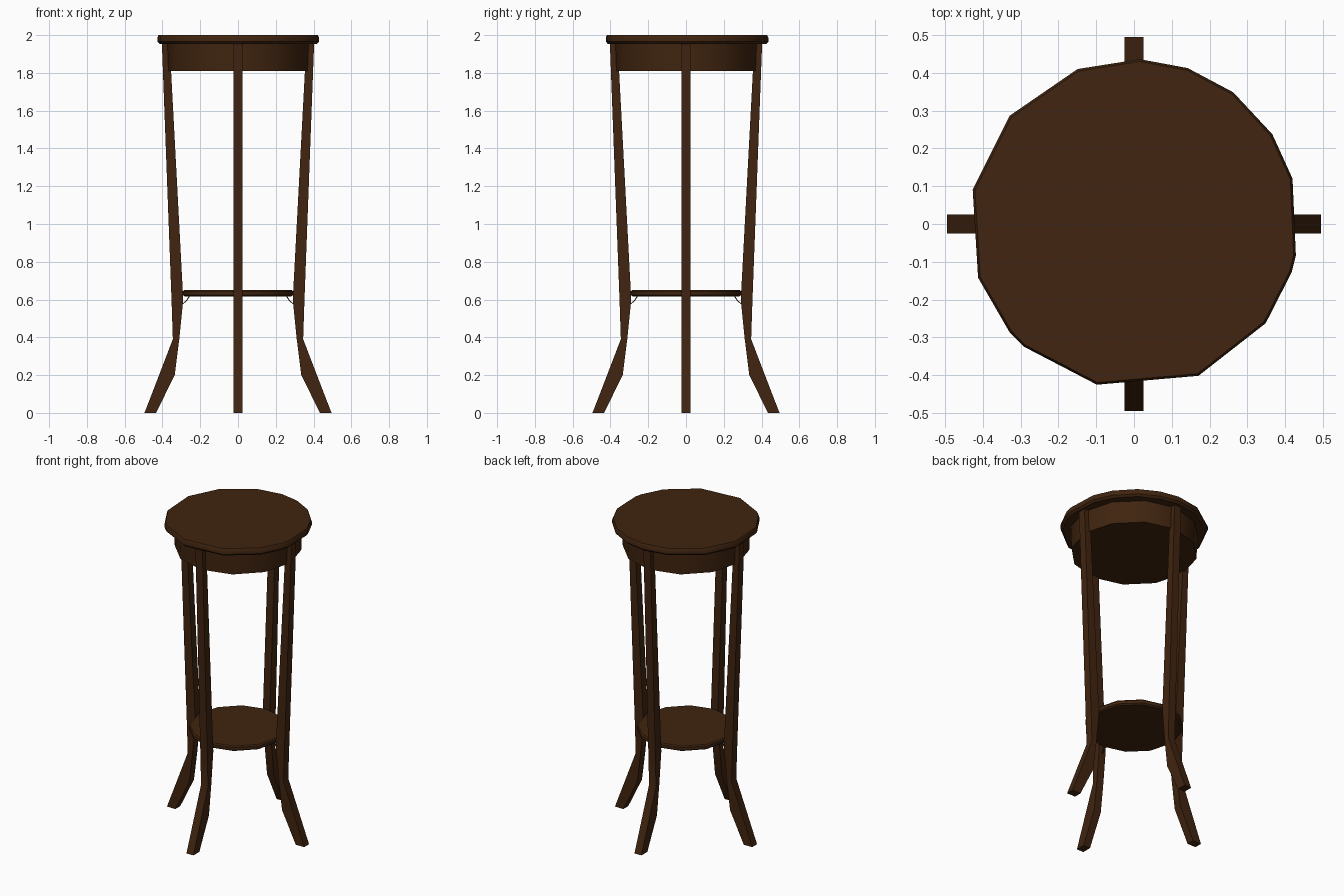
import bpy, bmesh, math
from mathutils import Matrix

if "Cube" in bpy.data.objects:
    bpy.data.objects.remove(bpy.data.objects["Cube"])

wood = bpy.data.materials.new("dark brown wood")
wood.diffuse_color = (0.052, 0.018, 0.005, 1)
wood.use_nodes = True
wood.node_tree.nodes["Principled BSDF"].inputs["Base Color"].default_value = wood.diffuse_color


def finish(name, bm, angle=35):
    bmesh.ops.recalc_face_normals(bm, faces=bm.faces[:])
    me = bpy.data.meshes.new(name)
    bm.to_mesh(me)
    bm.free()
    me.materials.append(wood)
    ob = bpy.data.objects.new(name, me)
    bpy.context.collection.objects.link(ob)
    bpy.ops.object.select_all(action='DESELECT')
    ob.select_set(True)
    bpy.context.view_layer.objects.active = ob
    bpy.ops.object.shade_smooth_by_angle(angle=math.radians(angle))
    return ob


def loft(bm, rings):
    """Skin a list of point rings and cap both ends."""
    vs = [[bm.verts.new(p) for p in r] for r in rings]
    for a, b in zip(vs, vs[1:]):
        for i in range(len(a)):
            j = (i + 1) % len(a)
            bm.faces.new((a[i], a[j], b[j], b[i]))
    bm.faces.new(vs[0])
    bm.faces.new(vs[-1])


def ring(angles, r, z):
    return [(r * math.cos(math.radians(a)), r * math.sin(math.radians(a)), z)
            for a in angles]


def even(n, start=0):
    return [start + 360 * i / n for i in range(n)]


# Round top with a hand-cut, slightly irregular outline
top_angles = [-161, -139, -132, -103, -67, -37, -17, -11, 16, 33, 53, 71,
              88, 110, 139, 168]
bm = bmesh.new()
loft(bm, [ring(top_angles, r, z) for r, z in
          ((0.424, 1.953), (0.436, 1.965), (0.436, 1.988), (0.43, 2.0))])
finish("table_top", bm)

# Solid apron drum beneath the top
bm = bmesh.new()
loft(bm, [ring(even(12), r, z) for r, z in ((0.375, 1.81), (0.38, 1.956))])
finish("apron", bm)

# Lower shelf
bm = bmesh.new()
loft(bm, [ring(even(12), r, z) for r, z in
          ((0.282, 0.616), (0.292, 0.624), (0.292, 0.642), (0.286, 0.65))])
finish("lower_shelf", bm)


# Splayed legs: height, inner and outer distance from the centre
leg_sections = [(0.0, 0.434, 0.495), (0.2, 0.335, 0.418), (0.39, 0.311, 0.345),
                (0.6, 0.29, 0.352), (1.956, 0.362, 0.403)]


def rect(z, a, b, w):
    return [(a, -w, z), (b, -w, z), (b, w, z), (a, w, z)]


for k, side in enumerate(("right", "back", "left", "front")):
    turn = Matrix.Rotation(k * math.pi / 2, 4, 'Z')
    bm = bmesh.new()
    loft(bm, [rect(z, a, b, 0.025) for z, a, b in leg_sections])
    bm.transform(turn)
    finish(side + "_leg", bm, 50)

    # Thin brace between shelf underside and leg
    bm = bmesh.new()
    loft(bm, [rect(z, x - 0.003, x + 0.003, 0.005) for x, z in
              ((0.257, 0.618), (0.272, 0.595), (0.297, 0.572))])
    bm.transform(turn)
    finish(side + "_shelf_brace", bm)
